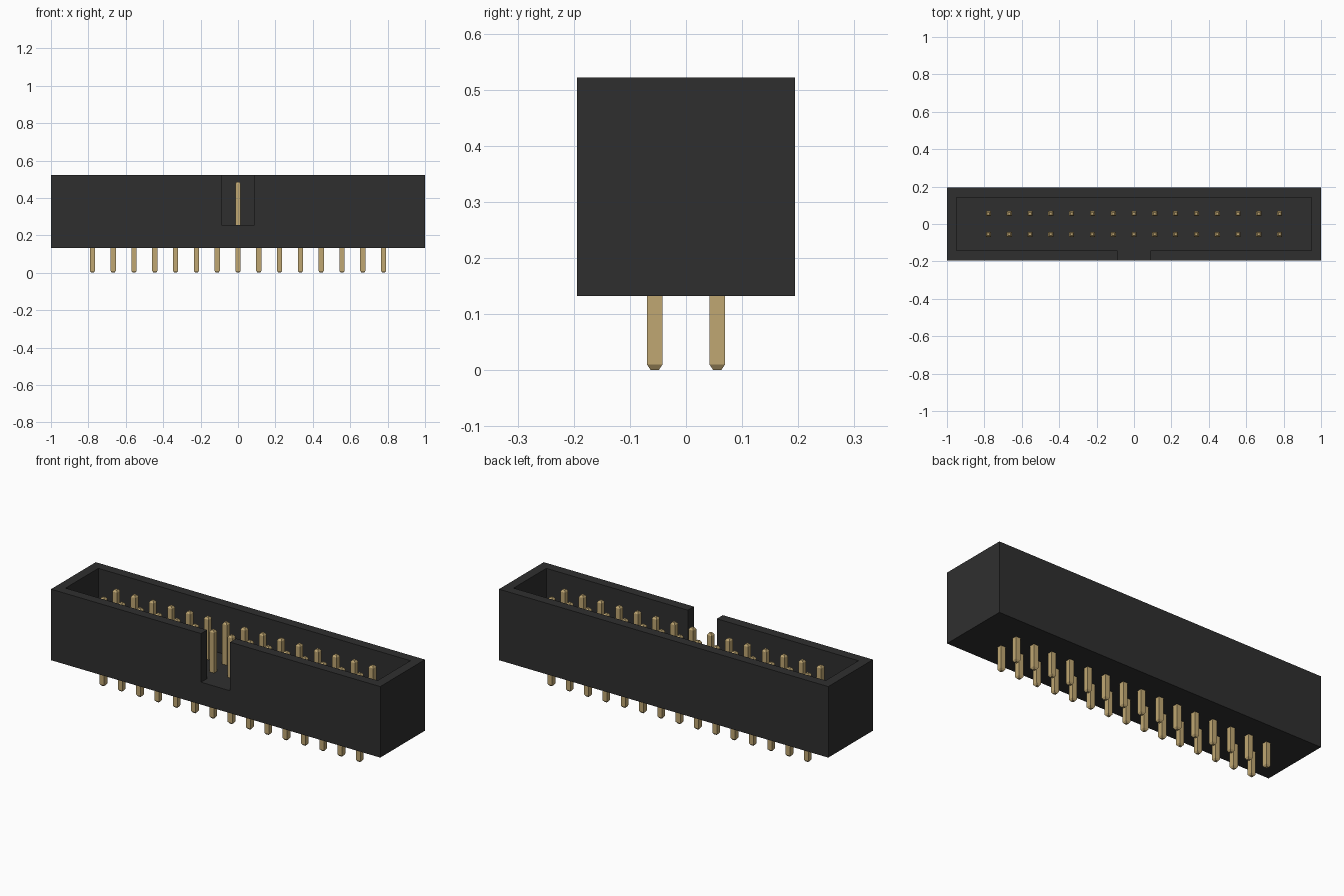
import bpy
import bmesh

cube = bpy.data.objects.get("Cube")
if cube:
    bpy.data.objects.remove(cube, do_unlink=True)


def make_material(name, rgb):
    mat = bpy.data.materials.new(name)
    mat.use_nodes = True
    mat.diffuse_color = (*rgb, 1)
    mat.node_tree.nodes["Principled BSDF"].inputs["Base Color"].default_value = (*rgb, 1)
    return mat


black = make_material("black plastic", (0.028, 0.028, 0.028))
gold = make_material("gold metal", (0.53, 0.39, 0.17))


def finish(bm, name, mat):
    bmesh.ops.recalc_face_normals(bm, faces=bm.faces)
    mesh = bpy.data.meshes.new(name)
    bm.to_mesh(mesh)
    bm.free()
    mesh.materials.append(mat)
    obj = bpy.data.objects.new(name, mesh)
    bpy.context.collection.objects.link(obj)
    return obj


def prism(name, outline, z0, z1, mat):
    """Extrude a flat outline upward from z0 to z1."""
    bm = bmesh.new()
    base = bm.faces.new([bm.verts.new((x, y, z0)) for x, y in outline])
    top = bmesh.ops.extrude_face_region(bm, geom=[base])["geom"]
    verts = [v for v in top if isinstance(v, bmesh.types.BMVert)]
    bmesh.ops.translate(bm, verts=verts, vec=(0, 0, z1 - z0))
    return finish(bm, name, mat)


# Shroud: a block hollowed by a cavity that opens into the front key slot
W, D, BOTTOM, TOP, FLOOR = 1.0, 0.194, 0.132, 0.522, 0.255
CW, CD, SLOT = 0.948, 0.142, 0.088
shroud = prism("shroud", [(-W, -D), (W, -D), (W, D), (-W, D)], BOTTOM, TOP, black)
cutter = prism("cavity_cutter",
               [(-CW, CD), (-CW, -CD), (-SLOT, -CD), (-SLOT, -D - 0.1),
                (SLOT, -D - 0.1), (SLOT, -CD), (CW, -CD), (CW, CD)],
               FLOOR, TOP + 0.1, black)
cutter.hide_render = True
cut = shroud.modifiers.new("cavity", "BOOLEAN")
cut.operation = "DIFFERENCE"
cut.solver = "EXACT"
cut.object = cutter
bpy.context.view_layer.objects.active = shroud
bpy.ops.object.modifier_apply(modifier=cut.name)
bpy.data.objects.remove(cutter, do_unlink=True)

# Square pin with tapered tips, shared by every position in the grid
HALF, TIP, TAPER, PIN_TOP = 0.0138, 0.007, 0.01, 0.485
bm = bmesh.new()
rings = []
for z, r in ((0, TIP), (TAPER, HALF), (PIN_TOP - TAPER, HALF), (PIN_TOP, TIP)):
    rings.append([bm.verts.new((x * r, y * r, z))
                  for x, y in ((-1, -1), (1, -1), (1, 1), (-1, 1))])
for low, high in zip(rings, rings[1:]):
    for i in range(4):
        j = (i + 1) % 4
        bm.faces.new((low[i], low[j], high[j], high[i]))
bm.faces.new(rings[0])
bm.faces.new(rings[-1])
first = finish(bm, "pin", gold)

# Two rows of pins
PITCH, COLUMNS = 0.1112, 15
for row, y in (("front", -PITCH / 2), ("back", PITCH / 2)):
    for c in range(COLUMNS):
        pin = bpy.data.objects.new(f"{row}_pin_{c + 1}", first.data)
        pin.location = ((c - (COLUMNS - 1) / 2) * PITCH, y, 0)
        bpy.context.collection.objects.link(pin)
bpy.data.objects.remove(first, do_unlink=True)
